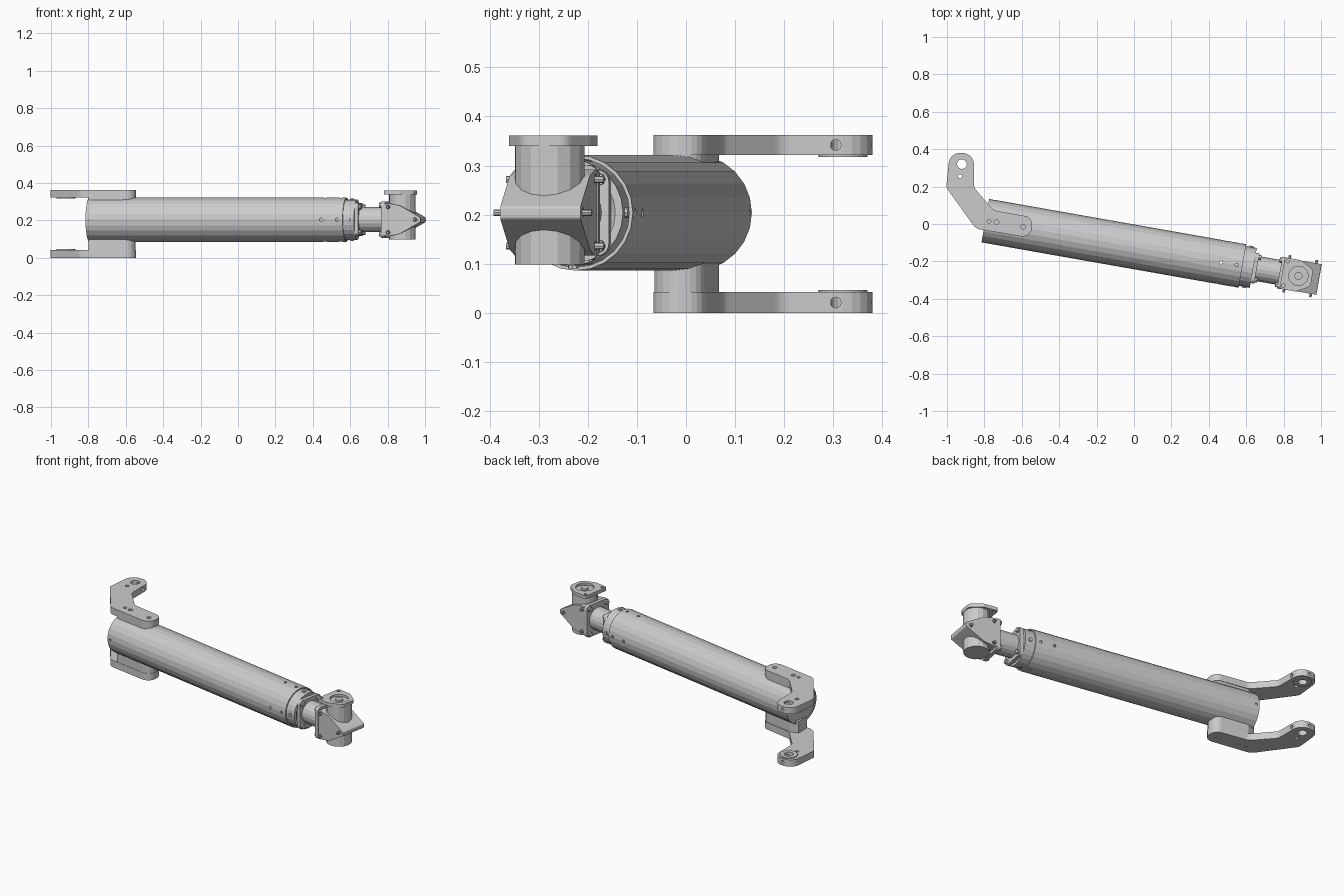
import bpy, bmesh
from math import pi, cos, sin, radians
from mathutils import Matrix, Vector

if "Cube" in bpy.data.objects:
    bpy.data.objects.remove(bpy.data.objects["Cube"])

# Tube frame: local +x runs down the tube, origin at its left end
TUBE = Matrix.Translation((-0.795, 0.018, 0.204)) @ Matrix.Rotation(radians(-10), 4, 'Z')
AX = {'x': Matrix.Rotation(pi / 2, 4, 'Y'), 'y': Matrix.Rotation(-pi / 2, 4, 'X'), 'z': Matrix.Identity(4)}


def finish(name, bm, matrix=TUBE):
    bmesh.ops.recalc_face_normals(bm, faces=bm.faces)
    me = bpy.data.meshes.new(name)
    bm.to_mesh(me)
    bm.free()
    ob = bpy.data.objects.new(name, me)
    bpy.context.collection.objects.link(ob)
    ob.matrix_world = matrix
    return ob


def add_cyl(bm, center, r, length, axis='z', sides=16):
    bmesh.ops.create_cone(bm, cap_ends=True, segments=sides, radius1=r, radius2=r, depth=length,
                          matrix=Matrix.Translation(center) @ AX[axis])


def cylinders(name, specs, matrix=TUBE):
    bm = bmesh.new()
    for s in specs:
        add_cyl(bm, *s)
    return finish(name, bm, matrix)


def lathe(name, profile, sides):
    # closed (x, r) profile revolved about local x
    bm = bmesh.new()
    rings = [[bm.verts.new((x, r * cos(2 * pi * i / sides), r * sin(2 * pi * i / sides))) for x, r in profile]
             for i in range(sides)]
    n = len(profile)
    for i in range(sides):
        a, b = rings[i], rings[(i + 1) % sides]
        for j in range(n):
            k = (j + 1) % n
            bm.faces.new((a[j], a[k], b[k], b[j]))
    return finish(name, bm)


def rounded(corners, steps=5):
    # polygon with a fillet radius at each (u, v, r) corner
    out = []
    for i, (u, v, r) in enumerate(corners):
        p = Vector((u, v))
        a = (Vector(corners[i - 1][:2]) - p).normalized()
        b = (Vector(corners[(i + 1) % len(corners)][:2]) - p).normalized()
        if r == 0:
            out.append(p)
            continue
        half = a.angle(b) / 2
        t = r / abs(sin(half) / cos(half))
        c = p + (a + b).normalized() * (r / sin(half))
        s, e = p + a * t - c, p + b * t - c
        for k in range(steps + 1):
            f = k / steps
            w = s.angle(e)
            out.append(c + (s * sin((1 - f) * w) + e * sin(f * w)) / sin(w))
    return out


def prism(name, corners, lo, hi, axis='z', matrix=TUBE):
    put = {'z': lambda p, h: (p.x, p.y, h), 'y': lambda p, h: (p.x, h, p.y), 'x': lambda p, h: (h, p.x, p.y)}[axis]
    bm = bmesh.new()
    face = bm.faces.new([bm.verts.new(put(p, lo)) for p in rounded(corners)])
    top = bmesh.ops.extrude_face_region(bm, geom=[face])['geom']
    d = Vector(put(Vector((0, 0)), hi - lo))
    bmesh.ops.translate(bm, vec=d, verts=[g for g in top if isinstance(g, bmesh.types.BMVert)])
    return finish(name, bm, matrix)


def cut(ob, cutter):
    cutter.hide_render = True
    cutter.hide_viewport = True
    m = ob.modifiers.new("cut", 'BOOLEAN')
    m.operation, m.solver, m.object = 'DIFFERENCE', 'EXACT', cutter


# Main tube with radial screw holes
tube = lathe("main_tube", [(0, 0.118), (1.396, 0.118), (1.396, 0.111), (0, 0.111)], 24)
stubs = []
for x, r in ((0.02, 0.007), (1.28, 0.009), (1.365, 0.009)):
    for s in (-1, 1):
        stubs += [((x, s * 0.118, 0), r, 0.04, 'y', 10), ((x, 0, s * 0.118), r, 0.04, 'z', 10)]
cut(tube, cylinders("tube_hole_cutter", stubs))
cylinders("tube_end_plug", [((0.045, 0, 0), 0.1105, 0.08, 'x', 24)])

# Collar in the open end, with bolt flange and shaft
lathe("end_collar", [(1.33, 0.108), (1.455, 0.108), (1.455, 0.092), (1.43, 0.06), (1.33, 0.06)], 24)
cylinders("collar_studs", [((1.425, s * 0.108 * cos(a), s * 0.108 * sin(a)), 0.011, 0.012, ax, 8)
                           for s in (-1, 1) for a, ax in ((0, 'y'), (pi / 2, 'z'))])
prism("collar_flange", [(-0.082, -0.088, 0.025), (0.082, -0.088, 0.025), (0.082, 0.088, 0.025),
                        (-0.082, 0.088, 0.025)], 1.45, 1.474, 'x')
cylinders("collar_bolts", [((1.476, a * 0.062, b * 0.068), 0.013, 0.022, 'x', 8)
                           for a in (-1, 1) for b in (-1, 1)])
cylinders("shaft", [((1.53, 0, 0), 0.067, 0.2, 'x', 20)])

# Joint head: base flange, tapered cross body, upright barrel
prism("head_base_flange", [(-0.086, -0.097, 0.022), (0.086, -0.097, 0.022), (0.086, 0.097, 0.022),
                           (-0.086, 0.097, 0.022)], 1.598, 1.62, 'x')
cylinders("head_base_bolts", [((1.598, a * 0.066, b * 0.077), 0.014, 0.024, 'x', 8)
                              for a in (-1, 1) for b in (-1, 1)])
body = prism("head_cross_body", [(1.615, -0.092, 0.02), (1.70, -0.076, 0.05), (1.812, -0.012, 0.01),
                                 (1.812, 0.012, 0.01), (1.70, 0.076, 0.05), (1.615, 0.092, 0.02)],
             -0.083, 0.083, 'y')
holes = [((x, s * 0.083, z), 0.011, 0.04, 'y', 10) for s in (-1, 1)
         for x, z in ((1.637, 0.068), (1.637, -0.068), (1.782, 0))]
cut(body, cylinders("head_hole_cutter", holes))
cylinders("head_screws", [(c, 0.007, 0.036, 'y', 8) for c, *_ in holes])
barrel = cylinders("head_barrel", [((1.70, 0, 0.02), 0.072, 0.252, 'z', 16)])
cap = prism("barrel_top_flange", [(1.612, -0.085, 0.012), (1.70, -0.085, 0.02), (1.773, -0.045, 0.03),
                                  (1.773, 0.045, 0.03), (1.70, 0.085, 0.02), (1.612, 0.085, 0.012)],
            0.136, 0.157)
barrel_bore = cylinders("barrel_bore_cutter", [((1.70, 0, 0.16), 0.052, 0.03, 'z', 16)])
cut(barrel, barrel_bore)
cut(cap, cylinders("flange_hole_cutter", [((1.70, 0, 0.16), 0.052, 0.06, 'z', 16)] +
                   [((1.63, s * 0.066, 0.15), 0.009, 0.06, 'z', 10) for s in (-1, 1)]))
lathe("barrel_bush", [(1.66, 0.001), (1.74, 0.001), (1.74, 0.02), (1.66, 0.02)], 12)
cylinders("barrel_pin", [((1.70, 0, 0.145), 0.022, 0.02, 'z', 12)])

# Pair of bent mounting arms
ARM = [(-0.985, 0.38, 0.06), (-0.856, 0.38, 0.06), (-0.856, 0.195, 0.05), (-0.75, 0.073, 0.05),
       (-0.545, 0.036, 0.045), (-0.545, -0.076, 0.05), (-0.845, -0.026, 0.06), (-1.004, 0.195, 0.04)]
PAD = [(-0.80, 0.055, 0), (-0.75, 0.068, 0.03), (-0.547, 0.034, 0.045), (-0.547, -0.074, 0.05),
       (-0.80, -0.032, 0.01)]
W = Matrix.Identity(4)
EYE = (-0.92, 0.32)
for side, lo, hi, inner, pad in (("upper", 0.322, 0.362, 0.317, (0.30, 0.335)),
                                 ("lower", 0.0, 0.042, 0.047, (0.002, 0.112))):
    mid = (lo + hi) / 2
    arm = prism(side + "_arm", ARM, lo, hi, 'z', W)
    prism(side + "_arm_pad", PAD, *pad, 'z', W).hide_render = False
    small = [(-0.93, 0.255, 0.011), (-0.775, 0.015, 0.01), (-0.735, 0.01, 0.013), (-0.592, -0.015, 0.013)]
    drill = [((x, y, hi if side == "upper" else lo), r, 0.05 if r != 0.011 else 0.2, 'z', 12)
             for x, y, r in small]
    cut(arm, cylinders(side + "_arm_hole_cutter", drill + [((*EYE, mid), 0.026, 0.2, 'z', 16)], W))
    cut(arm, cylinders(side + "_cross_hole_cutter", [((-0.86, 0.305, mid), 0.011, 0.1, 'x', 12),
                                                     ((-0.92, 0.375, mid), 0.009, 0.08, 'y', 12)], W))
    # Raised boss ring around the eye on the inner face
    bm = bmesh.new()
    add_cyl(bm, (*EYE, (mid + inner) / 2 + (inner - mid) * 0.3), 0.05, abs(inner - mid) * 0.4, 'z', 20)
    boss = finish(side + "_arm_boss", bm, W)
    cut(boss, cylinders(side + "_boss_cutter", [((*EYE, inner), 0.026, 0.1, 'z', 16)], W))
